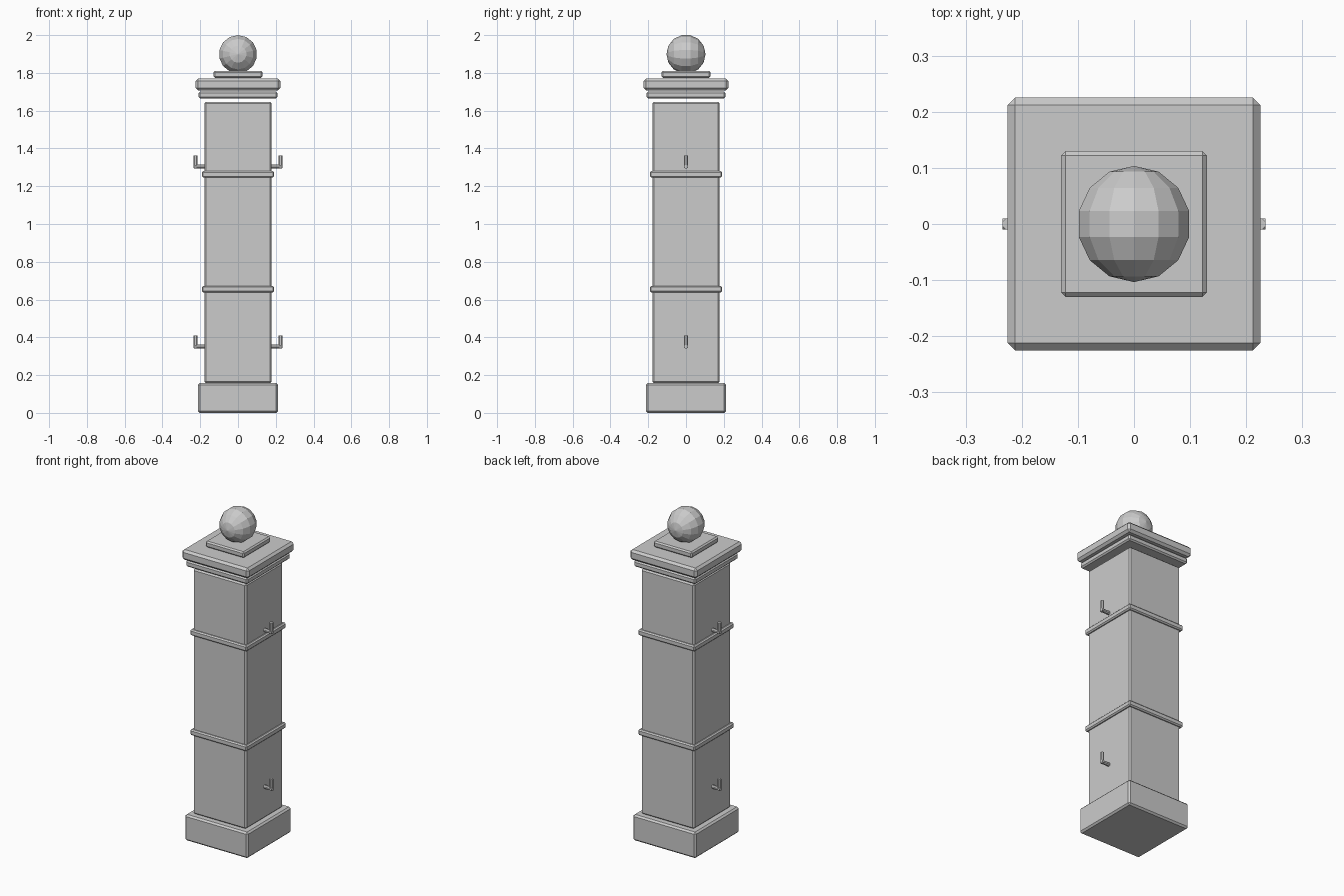
import bpy, bmesh, math
from mathutils import Matrix, Vector

cube = bpy.data.objects.get("Cube")
if cube:
    bpy.data.objects.remove(cube, do_unlink=True)

GREY = (0.6, 0.6, 0.6, 1)
stone = bpy.data.materials.new("stone grey")
stone.use_nodes = True
stone.diffuse_color = GREY
stone.node_tree.nodes["Principled BSDF"].inputs["Base Color"].default_value = GREY


def finish(name, bm):
    mesh = bpy.data.meshes.new(name)
    bm.to_mesh(mesh)
    bm.free()
    mesh.materials.append(stone)
    obj = bpy.data.objects.new(name, mesh)
    bpy.context.collection.objects.link(obj)
    return obj


def slab(name, half, z0, z1, chamfer):
    """Square block with chamfered edges."""
    bm = bmesh.new()
    size = Matrix.Diagonal((2 * half, 2 * half, z1 - z0, 1))
    bmesh.ops.create_cube(bm, size=1, matrix=Matrix.Translation((0, 0, (z0 + z1) / 2)) @ size)
    bmesh.ops.bevel(bm, geom=bm.edges[:], offset=chamfer, segments=1,
                    affect='EDGES', clamp_overlap=True)
    return finish(name, bm)


def rod(bm, start, end, radius):
    """Eight-sided rod between two points."""
    a, b = Vector(start), Vector(end)
    turn = (b - a).to_track_quat('Z', 'Y').to_matrix().to_4x4()
    spin = Matrix.Rotation(math.pi / 8, 4, 'Z')
    bmesh.ops.create_cone(bm, cap_ends=True, segments=8, radius1=radius, radius2=radius,
                          depth=(b - a).length,
                          matrix=Matrix.Translation((a + b) / 2) @ turn @ spin)


# Plinth, shaft, bands and stepped cap
slab("plinth", 0.212, 0, 0.158, 0.01)
slab("shaft", 0.178, 0.158, 1.647, 0.008)
slab("lower_band", 0.191, 0.638, 0.673, 0.007)
slab("upper_band", 0.191, 1.245, 1.28, 0.007)
slab("cap_moulding", 0.208, 1.665, 1.702, 0.008)
slab("cap", 0.225, 1.708, 1.77, 0.013)
slab("finial_base", 0.13, 1.774, 1.811, 0.008)

# Ball finial with its poles facing front and back
ball = bmesh.new()
bmesh.ops.create_uvsphere(ball, u_segments=14, v_segments=7, radius=0.1035,
                          matrix=Matrix.Translation((0, 0, 1.899)) @ Matrix.Rotation(math.pi / 2, 4, 'X'))
finish("ball_finial", ball)

# Hinge pins on both sides
for side, label in ((1, "left"), (-1, "right")):
    for z, level in ((0.351, "lower"), (1.304, "upper")):
        pin = bmesh.new()
        rod(pin, (side * 0.17, 0, z), (side * 0.234, 0, z), 0.011)
        rod(pin, (side * 0.225, 0, z - 0.008), (side * 0.225, 0, z + 0.059), 0.0105)
        finish(f"{level}_{label}_hinge_pin", pin)
